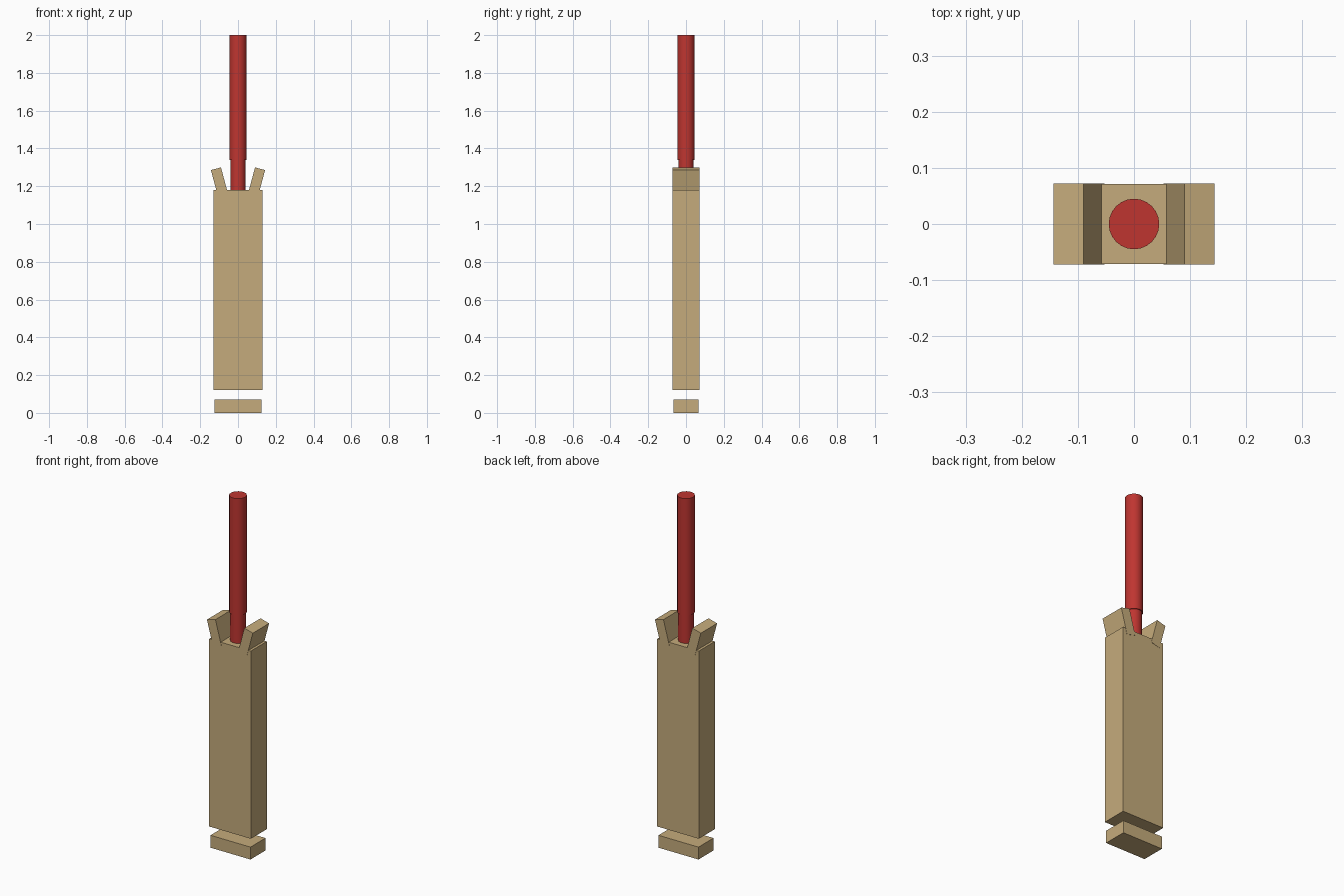
import bpy
import math

if "Cube" in bpy.data.objects:
    bpy.data.objects.remove(bpy.data.objects["Cube"])


def material(name, rgb):
    m = bpy.data.materials.new(name)
    m.diffuse_color = (*rgb, 1)
    m.use_nodes = True
    m.node_tree.nodes["Principled BSDF"].inputs["Base Color"].default_value = m.diffuse_color
    return m


wood = material("tan wood", (0.56, 0.41, 0.20))
red = material("red grip", (0.52, 0.036, 0.03))


def box(name, center, size, tilt=0.0):
    bpy.ops.mesh.primitive_cube_add(size=1, location=center)
    o = bpy.context.object
    o.name = name
    o.scale = size
    o.rotation_euler = (0, tilt, 0)
    o.data.materials.append(wood)


def rod(name, radius, z0, z1):
    bpy.ops.mesh.primitive_cylinder_add(
        vertices=24, radius=radius, depth=z1 - z0, location=(0, 0, (z0 + z1) / 2))
    o = bpy.context.object
    o.name = name
    o.data.materials.append(red)
    bpy.ops.object.shade_smooth_by_angle(angle=math.radians(30))


# Blade and the separate toe block beneath it
box("blade", (0, 0, 0.65), (0.26, 0.142, 1.06))
box("toe", (0, 0, 0.035), (0.25, 0.134, 0.07))

# Tilted shoulder blocks splaying out at the top of the blade
for side, label in ((-1, "left"), (1, "right")):
    box(label + "_shoulder", (side * 0.098, 0, 1.2225),
        (0.055, 0.145, 0.145), side * math.radians(15))

# Handle: slimmer core below a thicker grip
rod("handle_core", 0.040, 1.12, 1.36)
rod("handle_grip", 0.045, 1.34, 2.0)
